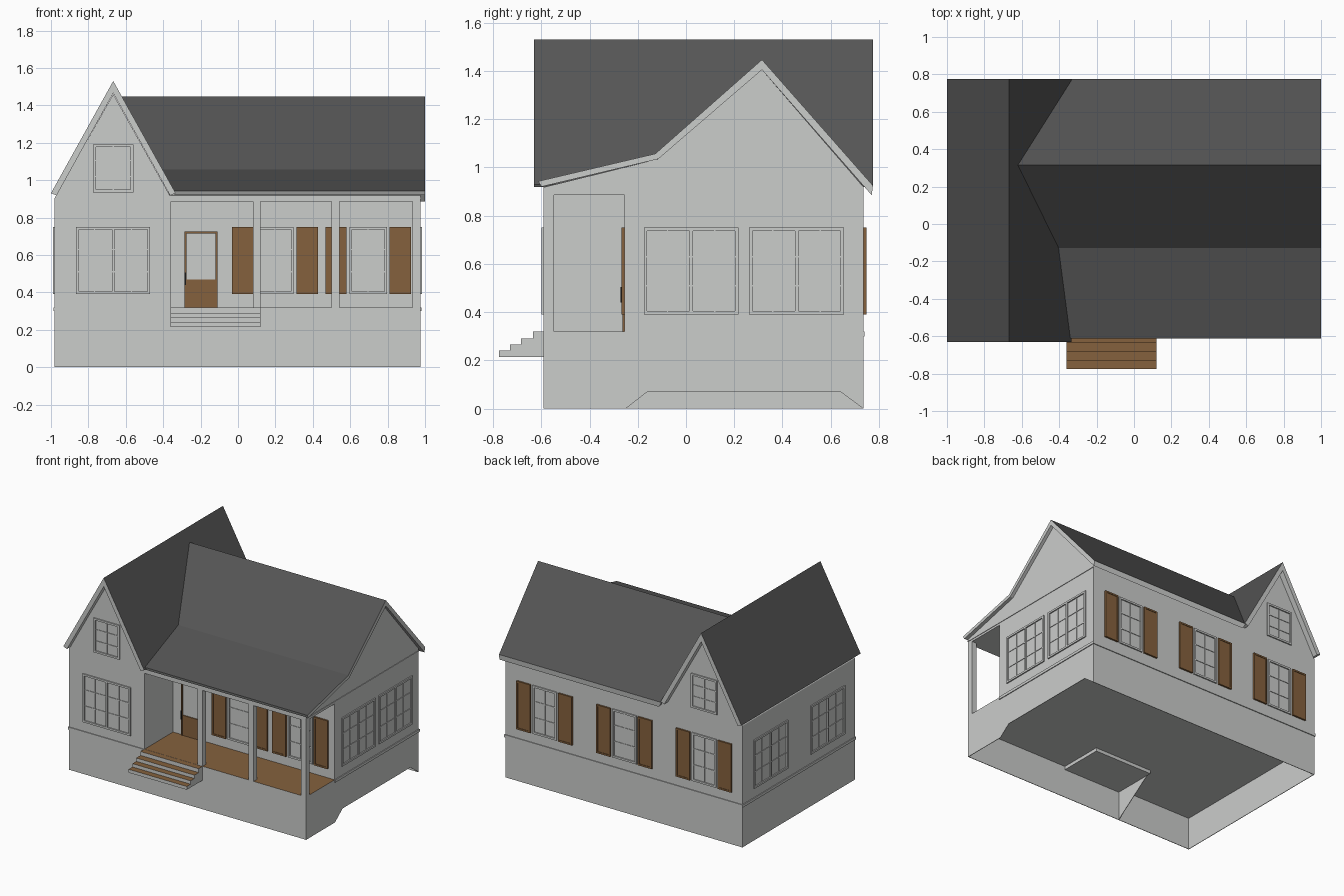
import bpy, bmesh
from mathutils import Vector

if "Cube" in bpy.data.objects:
    bpy.data.objects.remove(bpy.data.objects["Cube"])


def material(name, rgb):
    m = bpy.data.materials.new(name)
    m.diffuse_color = (*rgb, 1)
    m.use_nodes = True
    m.node_tree.nodes["Principled BSDF"].inputs["Base Color"].default_value = m.diffuse_color
    return m


GREY = material("pale grey paint", (0.6, 0.61, 0.6))
ROOF = material("dark roof", (0.09, 0.09, 0.09))
WOOD = material("brown wood", (0.235, 0.12, 0.047))
BLACK = material("black metal", (0.01, 0.01, 0.01))


def finish(name, bm, mats, top_z=None):
    """Make an object; faces pointing up past top_z get the second material."""
    bmesh.ops.recalc_face_normals(bm, faces=bm.faces)
    if top_z is not None:
        for f in bm.faces:
            f.material_index = int(f.normal.z > top_z)
    me = bpy.data.meshes.new(name)
    bm.to_mesh(me)
    bm.free()
    for m in mats:
        me.materials.append(m)
    ob = bpy.data.objects.new(name, me)
    bpy.context.collection.objects.link(ob)
    return ob


def boxes(name, spans, mats, top_z=None):
    """Several boxes in one object, each given as (x0, x1, y0, y1, z0, z1)."""
    bm = bmesh.new()
    for x0, x1, y0, y1, z0, z1 in spans:
        vs = bmesh.ops.create_cube(bm, size=1)["verts"]
        for v in vs:
            v.co = Vector(((x0 + x1) / 2 + v.co.x * (x1 - x0),
                           (y0 + y1) / 2 + v.co.y * (y1 - y0),
                           (z0 + z1) / 2 + v.co.z * (z1 - z0)))
    return finish(name, bm, mats, top_z)


def prism(name, pts, axis, a, b, mats, top_z=None):
    """Extrude a profile along x (points are y, z) or y (points are x, z).
    a may be a function of z, giving a slanted end."""
    bm = bmesh.new()
    put = (lambda p, t: (t, p[0], p[1])) if axis == "x" else (lambda p, t: (p[0], t, p[1]))
    start = a if callable(a) else (lambda z: a)
    v0 = [bm.verts.new(put(p, start(p[1]))) for p in pts]
    v1 = [bm.verts.new(put(p, b)) for p in pts]
    bm.faces.new(v0)
    bm.faces.new(v1[::-1])
    for i in range(len(pts)):
        j = (i + 1) % len(pts)
        bm.faces.new((v0[i], v0[j], v1[j], v1[i]))
    return finish(name, bm, mats, top_z)


def on_wall(axis, plane, side, u0, u1, z0, z1, depth):
    """Box standing out from a wall that faces along axis."""
    p, q = sorted((plane - side * 0.004, plane + side * depth))
    return (u0, u1, p, q, z0, z1) if axis == "y" else (p, q, u0, u1, z0, z1)


def window(name, axis, plane, side, u0, u1, z0, z1, sashes=1):
    t = 0.014
    parts = [(u0, u0 + t, z0, z1, 0.009), (u1 - t, u1, z0, z1, 0.009),
             (u0, u1, z0, z0 + t, 0.009), (u0, u1, z1 - t, z1, 0.009)]
    step = (u1 - u0) / sashes
    for i in range(sashes):
        if i:
            parts.append((u0 + i * step - t / 2, u0 + i * step + t / 2, z0, z1, 0.009))
        mid = u0 + (i + 0.5) * step
        parts.append((mid - 0.003, mid + 0.003, z0, z1, 0.004))
    for k in (1, 2):
        z = z0 + (z1 - z0) * k / 3
        parts.append((u0, u1, z - 0.003, z + 0.003, 0.004))
    boxes(name, [on_wall(axis, plane, side, *p) for p in parts], [GREY])


def shutters(name, plane, side, c):
    parts = []
    for s in (-1, 1):
        a, b = sorted((c + s * 0.115, c + s * 0.229))
        parts.append(on_wall("y", plane, side, a, b, 0.39, 0.75, 0.009))
        for e in (a, b - 0.012):
            parts.append(on_wall("y", plane, side, e, e + 0.012, 0.39, 0.75, 0.013))
        for e in (0.39, 0.738):
            parts.append(on_wall("y", plane, side, a, b, e, e + 0.012, 0.013))
    boxes(name, parts, [WOOD])


L, R, F, B = -0.98, 0.975, -0.59, 0.735      # outer wall planes
PORCH, WING = -0.255, -0.357                 # porch back wall, wing side wall

# Open-bottomed foundation, right side with a notch
boxes("foundation_walls", [(L, R, F, F + 0.004, 0, 0.25), (L, R, B - 0.004, B, 0, 0.25),
                           (L, L + 0.004, F, B, 0, 0.25)], [GREY])
prism("foundation_right", [(F, 0), (-0.25, 0), (-0.16, 0.07), (0.64, 0.07), (B, 0),
                           (B, 0.25), (F, 0.25)], "x", R - 0.004, R, [GREY])
prism("porch_brace", [(F, 0), (PORCH, 0.24), (F, 0.24)], "x", WING - 0.004, WING, [GREY])
e = 0.006
boxes("base_band", [(L - e, WING, F - e, F + e, 0.3, 0.32), (L - e, R + e, B - e, B + e, 0.3, 0.32),
                    (L - e, L + e, F - e, B + e, 0.3, 0.32),
                    (R - e, R + e, PORCH, B + e, 0.3, 0.32)], [GREY])

# Walls: front-to-back wing, main block, and gabled attic over house and porch
prism("wing_walls", [(L, 0.24), (WING, 0.24), (WING, 0.905), (-0.667, 1.46), (L, 0.905)],
      "y", F, B, [GREY])
boxes("main_walls", [(WING - 0.1, R, PORCH, B, 0.24, 0.9)], [GREY])
prism("attic", [(F, 0.885), (F, 0.918), (-0.115, 1.035), (0.315, 1.405), (B, 0.92), (B, 0.885)],
      "x", WING - 0.02, R, [GREY])
boxes("gable_trim", [(R, R + 0.004, F, B, 0.9, 0.906)], [GREY])

# Porch floor, steps and posts
boxes("porch_floor", [(WING, R, F, PORCH, 0.24, 0.32)], [GREY, WOOD], 0.5)
prism("porch_steps", [(-0.775, 0.215), (-0.775, 0.24), (-0.73, 0.24), (-0.73, 0.265),
                      (-0.685, 0.265), (-0.685, 0.29), (-0.635, 0.29), (-0.635, 0.319),
                      (F + 0.01, 0.319), (F + 0.01, 0.245), (PORCH, 0.245), (PORCH, 0.215)],
      "x", -0.36, 0.12, [GREY, WOOD], 0.5)
boxes("porch_posts", [(x, x + 0.042, F, F + 0.042, 0.32, 0.89) for x in (0.079, 0.5, R - 0.042)],
      [GREY])

# Roofs: dark tops, pale edges and undersides
prism("wing_roof", [(-1, 0.93), (-0.667, 1.53), (-0.333, 0.93), (-0.363, 0.918),
                    (-0.667, 1.465), (-0.97, 0.918)], "y", -0.63, 0.775, [GREY, ROOF], 0.1)
prism("main_roof", [(-0.612, 0.943), (-0.127, 1.057), (0.315, 1.447), (0.775, 0.925),
                    (0.77, 0.885), (0.315, 1.405), (-0.115, 1.035), (-0.6, 0.92)],
      "x", lambda z: -0.667 + (1.53 - z) / 1.8 - 0.008, 1.0, [GREY, ROOF], 0.1)

# Shuttered windows on the porch wall and the back wall
for i, c in enumerate((0.198, 0.696)):
    window(f"porch_window_{i}", "y", PORCH, -1, c - 0.1, c + 0.1, 0.39, 0.75)
    shutters(f"porch_shutters_{i}", PORCH, -1, c)
for i, c in enumerate((0.648, -0.01, -0.667)):
    window(f"back_window_{i}", "y", B, 1, c - 0.1, c + 0.1, 0.39, 0.75)
    shutters(f"back_shutters_{i}", B, 1, c)

# Wide windows on the front and sides, small attic windows
window("front_window", "y", F, -1, -0.865, -0.47, 0.39, 0.75, 2)
for i, (a, b) in enumerate(((0.205, 0.605), (-0.465, -0.065))):
    window(f"left_window_{i}", "x", L, -1, a, b, 0.39, 0.75, 2)
for i, (a, b) in enumerate(((-0.175, 0.218), (0.262, 0.655))):
    window(f"right_window_{i}", "x", R, 1, a, b, 0.39, 0.75, 2)
for name, plane, side in (("front", F, -1), ("back", B, 1)):
    window(f"{name}_attic_window", "y", plane, side, -0.774, -0.56, 0.935, 1.19)

# Front door with a clear upper panel and a pull handle
door = [(-0.285, -0.11, 0.32, 0.47, 0.007), (-0.285, -0.276, 0.32, 0.725, 0.009),
        (-0.119, -0.11, 0.32, 0.725, 0.009), (-0.285, -0.11, 0.716, 0.725, 0.009)]
boxes("front_door", [on_wall("y", PORCH, -1, *p) for p in door], [WOOD])
boxes("door_handle", [on_wall("y", PORCH, -1, -0.286, -0.278, 0.44, 0.505, 0.016)], [BLACK])
